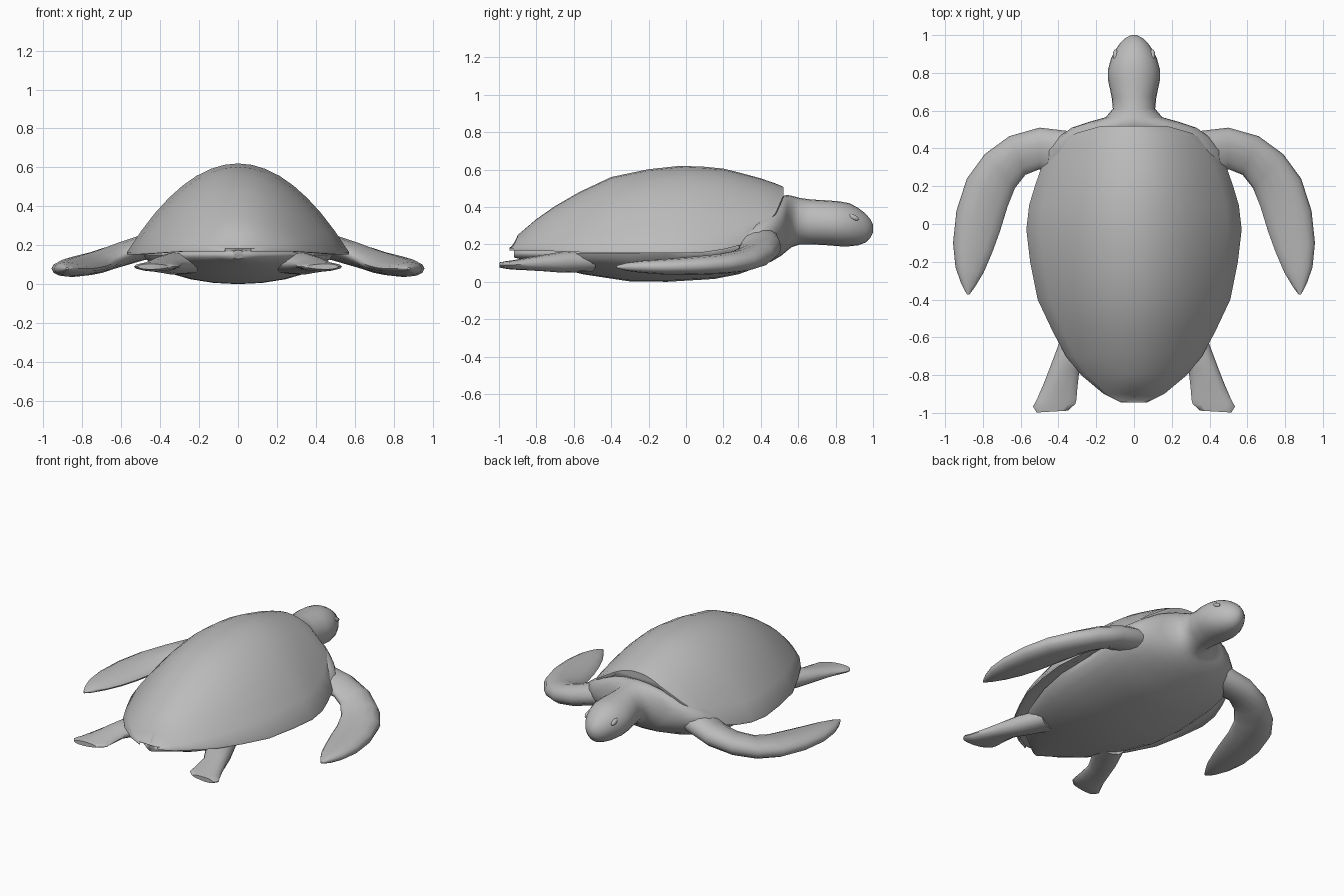
import bpy, bmesh, math
from mathutils import Vector

skin = bpy.data.materials.new("plain grey")
skin.diffuse_color = (0.5, 0.5, 0.5, 1)


def loft(name, rings, angle=50):
    """Skin closed rings of equal size, cap both ends, shade smooth."""
    bm = bmesh.new()
    loops = [[bm.verts.new(p) for p in ring] for ring in rings]
    n = len(loops[0])
    for a, b in zip(loops, loops[1:]):
        for i in range(n):
            j = (i + 1) % n
            bm.faces.new((a[i], a[j], b[j], b[i]))
    bm.faces.new(loops[0])
    bm.faces.new(loops[-1])
    bmesh.ops.recalc_face_normals(bm, faces=bm.faces)
    mesh = bpy.data.meshes.new(name)
    bm.to_mesh(mesh)
    bm.free()
    mesh.materials.append(skin)
    obj = bpy.data.objects.new(name, mesh)
    bpy.context.collection.objects.link(obj)
    bpy.ops.object.select_all(action='DESELECT')
    bpy.context.view_layer.objects.active = obj
    obj.select_set(True)
    bpy.ops.object.shade_smooth_by_angle(angle=math.radians(angle))
    return obj


# Domed shell: y, half width, rim height, crown height
shell_stations = [
    (-.945, .07, .18, .19), (-.9, .16, .18, .25), (-.8, .28, .18, .335),
    (-.7, .36, .175, .405), (-.57, .43, .17, .48), (-.4, .51, .165, .56),
    (-.2, .55, .165, .602), (-.03, .57, .165, .62), (.1, .555, .17, .615),
    (.2, .525, .185, .605), (.3, .49, .21, .58), (.4, .42, .27, .553),
    (.48, .31, .37, .525), (.52, .17, .46, .508)]
rings = []
for k, (y, w, rim, top) in enumerate(shell_stations):
    us = [i / 8 for i in range(-8, 9)]
    # the rear edge is notched in the middle
    ring = [(u * w, y + (.025 * (1 - abs(u)) if k == 0 else 0),
             rim + (top - rim) * (1 - abs(u) ** 2)) for u in us]
    # thin lip, then a slightly recessed underside
    drop = .012
    ring += [(u * w, y, rim - drop + lift) for u, lift in
             ((1, 0), (.93, 0), (.88, .015), (0, .015), (-.88, .015), (-.93, 0), (-1, 0))]
    rings.append(ring)
loft("shell", rings, 45)

# Belly, shoulders, neck and head: y, half width, bottom, middle, top, roundness
body_stations = [
    (-.92, .03, .13, .15, .175, 1), (-.86, .11, .115, .15, .18, 1),
    (-.75, .25, .09, .15, .19, 1.1), (-.55, .37, .04, .15, .20, 1.2),
    (-.3, .46, .002, .15, .22, 1.2), (-.1, .49, .0, .16, .25, 1.2),
    (.15, .48, .015, .17, .27, 1.2), (.28, .475, .04, .2, .32, 1.1),
    (.39, .46, .08, .24, .38, 1), (.46, .40, .11, .26, .42, 1),
    (.51, .33, .14, .28, .455, 1), (.54, .24, .165, .29, .465, 1),
    (.565, .15, .185, .31, .46, 1), (.61, .112, .2, .32, .448, 1),
    (.67, .118, .2, .315, .44, 1), (.76, .137, .195, .31, .435, 1),
    (.82, .137, .19, .305, .43, 1), (.875, .122, .19, .30, .42, 1),
    (.92, .10, .195, .30, .395, 1), (.96, .072, .21, .29, .365, 1),
    (.985, .045, .235, .285, .335, 1), (1.0, .015, .265, .285, .305, 1)]
rings = []
for y, w, lo, mid, hi, power in body_stations:
    ring = []
    for i in range(24):
        a = math.tau * i / 24
        s, c = math.sin(a), math.cos(a)
        h = hi - mid if s > 0 else mid - lo
        ring.append((w * c, y, mid + h * math.copysign(abs(s) ** (power if s < 0 else 1), s)))
    rings.append(ring)
loft("body_and_head", rings, 60)


def limb(name, sections, side):
    """Flat paddle: leading xy, trailing xy, height, half thickness."""
    rings = []
    for ox, oy, ix, iy, z, t in sections:
        lead, trail = Vector((ox, oy, z)), Vector((ix, iy, z))
        mid, half = (lead + trail) / 2, (lead - trail) / 2
        ring = []
        for i in range(14):
            a = math.tau * i / 14
            p = mid + half * math.cos(a)
            # leading edge is thicker than the trailing edge
            p.z += t * math.sin(a) * (1 + .25 * math.cos(a))
            p.x *= side
            ring.append(p)
        rings.append(ring)
    return loft(name, rings, 60)


front = [
    (.33, .49, .38, .25, .23, .07), (.50, .51, .50, .29, .185, .065),
    (.66, .465, .575, .26, .145, .062), (.79, .37, .63, .19, .112, .057),
    (.885, .24, .67, .09, .095, .052), (.94, .07, .71, -.04, .085, .047),
    (.958, -.10, .75, -.15, .08, .04), (.945, -.23, .795, -.255, .08, .031),
    (.915, -.315, .84, -.33, .08, .02), (.885, -.372, .87, -.372, .08, .006)]
hind = [
    (.33, -.48, .14, -.55, .11, .055), (.40, -.64, .24, -.69, .105, .055),
    (.445, -.76, .29, -.78, .10, .042), (.48, -.85, .30, -.87, .095, .032),
    (.515, -.93, .305, -.93, .09, .024), (.535, -.967, .31, -.952, .09, .02),
    (.515, -.998, .35, -.988, .09, .014)]
for side, label in ((1, "right"), (-1, "left")):
    limb("front_flipper_" + label, front, side)
    limb("hind_flipper_" + label, hind, side)
    # low brow bump over the eye
    brow = []
    for k in range(7):
        f = -math.cos(math.pi * (k + .15) / 6.3)
        r = math.sqrt(max(0, 1 - f * f)) + .01
        brow.append([(side * (.098 + .014 * r * math.cos(math.tau * i / 10)), .895 + .03 * f,
                      .345 - .01 * f + .016 * r * math.sin(math.tau * i / 10)) for i in range(10)])
    loft("brow_" + label, brow, 60)
